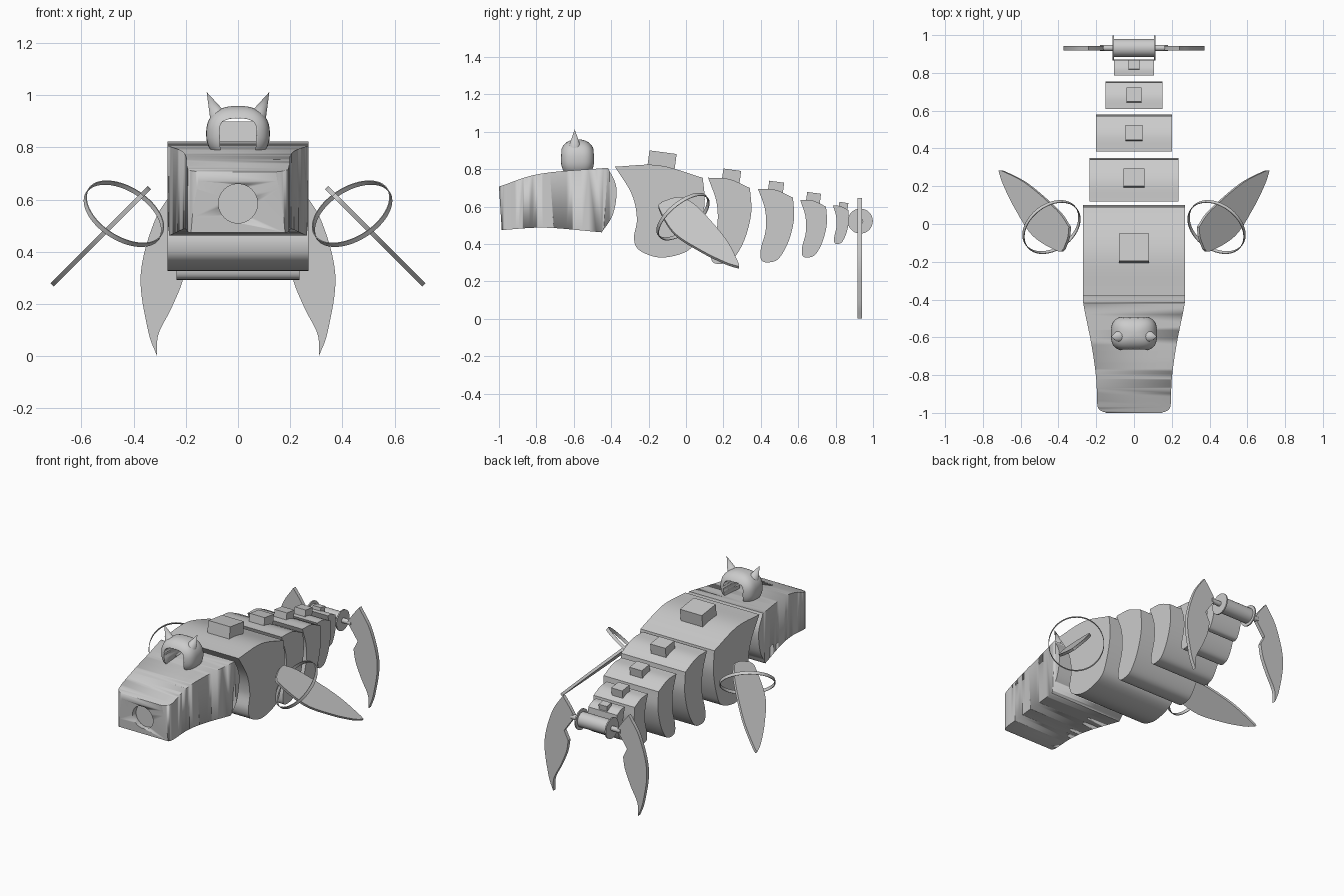
import bpy, bmesh, math
from mathutils import Vector, Matrix

if "Cube" in bpy.data.objects:
    bpy.data.objects.remove(bpy.data.objects["Cube"])


def finish(name, bm, smooth=True):
    bmesh.ops.recalc_face_normals(bm, faces=bm.faces)
    me = bpy.data.meshes.new(name)
    bm.to_mesh(me)
    bm.free()
    ob = bpy.data.objects.new(name, me)
    bpy.context.collection.objects.link(ob)
    if smooth:
        bpy.ops.object.select_all(action='DESELECT')
        ob.select_set(True)
        bpy.context.view_layer.objects.active = ob
        bpy.ops.object.shade_smooth_by_angle(angle=math.radians(32))
    return ob


def curve(pts, n=6):
    # Catmull-Rom through an open run of points
    p = [Vector(q) for q in pts]
    if len(p) < 3:
        return p
    e = [2 * p[0] - p[1]] + p + [2 * p[-1] - p[-2]]
    out = []
    for i in range(1, len(e) - 2):
        a, b, c, d = e[i - 1:i + 3]
        for k in range(n):
            t = k / n
            out.append(0.5 * (2 * b + (c - a) * t + (2 * a - 5 * b + 4 * c - d) * t * t
                              + (3 * b - a - 3 * c + d) * t ** 3))
    return out + [p[-1]]


def outline(*runs):
    # smooth each run; consecutive runs meet in corners, and the loop closes itself
    loop = []
    for i, r in enumerate(runs):
        loop += curve(list(r) + [runs[(i + 1) % len(runs)][0]])[:-1]
    return loop


def prism(name, loop, place, offset, smooth=True):
    # extrude a closed loop by +-offset
    bm = bmesh.new()
    off = Vector(offset)
    a = [bm.verts.new(place(p) - off) for p in loop]
    b = [bm.verts.new(place(p) + off) for p in loop]
    bm.faces.new(a)
    bm.faces.new(b[::-1])
    for i in range(len(a)):
        j = (i + 1) % len(a)
        bm.faces.new((a[i], b[i], b[j], a[j]))
    return finish(name, bm, smooth)


def cylinder(name, r, length, loc, direction=(1, 0, 0), r2=None, seg=32):
    bm = bmesh.new()
    bmesh.ops.create_cone(bm, cap_ends=True, segments=seg, radius1=r,
                          radius2=r if r2 is None else r2, depth=length)
    rot = Vector(direction).to_track_quat('Z', 'Y').to_matrix().to_4x4()
    bm.transform(Matrix.Translation(loc) @ rot)
    return finish(name, bm)


def boolean(ob, cutter, op):
    m = ob.modifiers.new("cut", 'BOOLEAN')
    m.object, m.operation, m.solver = cutter, op, 'EXACT'
    bpy.context.view_layer.update()
    me = bpy.data.meshes.new_from_object(ob.evaluated_get(bpy.context.evaluated_depsgraph_get()))
    ob.modifiers.clear()
    ob.data = me
    bpy.data.objects.remove(cutter)


def side(p):
    return Vector((0, p[0], p[1]))


# head: side profile trimmed by the plan outline, with a round snout recess
head = prism("head", outline(
    [(-1, .706), (-.78, .775)],
    [(-.417, .807), (-.372, .70), (-.39, .56)],
    [(-.45, .462), (-.755, .487)],
    [(-.985, .474)]), side, (.27, 0, 0))
run = curve([(.145, -1), (.18, -.985), (.195, -.95), (.20, -.82), (.225, -.64), (.27, -.41), (.272, -.3)])
plan = run + [Vector((-p.x, p.y)) for p in reversed(run)]
boolean(head, prism("plan_trim", plan, lambda p: Vector((p[0], p[1], .6)), (0, 0, .5)), 'INTERSECT')
boolean(head, cylinder("snout_cut", .075, .08, (0, -.995, .585), (0, 1, 0)), 'DIFFERENCE')

# body segments share a unit profile: domed top, hooked underside
top = [(0, 1), (.5, .985)]
hook = [(1, .88), (1.03, .59), (.87, .28), (.6, .055), (.34, 0), (.1, .025), (.08, .18), (.22, .44), (.2, .72)]
chest = [(1, .877), (1.02, .59), (.947, .263), (.83, .076), (.53, 0), (.285, .076), (.217, .21), (.25, .43), (.19, .7)]
# front y, back y, bottom z, top z, half width, then block front, back, top z, half width
segments = [(-.38, .09, .327, .813, .27, -.20, -.05, .90, .08),
            (.118, .342, .294, .754, .235, .195, .295, .803, .055),
            (.385, .572, .302, .695, .20, .44, .525, .738, .045),
            (.61, .749, .328, .636, .15, .643, .722, .678, .04),
            (.786, .868, .40, .605, .105, .815, .868, .625, .03)]
for i, (ya, yb, za, zb, w, y0, y1, z, bw) in enumerate(segments, 1):
    dome_top = [(0, 1), (.5, 1.015)] if i == 1 else top
    loop = [(ya + u * (yb - ya), za + v * (zb - za))
            for u, v in outline(dome_top, hook if i > 1 else chest)]
    prism(f"body_segment_{i}", loop, side, (w, 0, 0))
    h, tilt = .09, .13 * (y1 - y0)
    prism(f"back_block_{i}", [(y0 + .005, z), (y1, z - tilt), (y1 - .012, z - tilt - h), (y0 - .007, z - h)],
          side, (bw, 0, 0), False)


# helmet: boxy dome with an arched tunnel cut front to back
def spow(v, e):
    return math.copysign(abs(v) ** e, v)


bm = bmesh.new()
bmesh.ops.create_uvsphere(bm, u_segments=48, v_segments=32, radius=1)
for v in bm.verts:
    ph, th = math.asin(max(-1, min(1, v.co.z))), math.atan2(v.co.y, v.co.x)
    cp = spow(math.cos(ph), .85)
    v.co = (.122 * cp * spow(math.cos(th), .65), -.58 + .095 * cp * spow(math.sin(th), .65),
            .853 + .106 * spow(math.sin(ph), .85))
helmet = finish("helmet", bm)
arch = curve([(.062, .70), (.07, .85), (.064, .892), (.035, .908), (0, .91)])
arch += [Vector((-p.x, p.y)) for p in reversed(arch[:-1])]
boolean(helmet, prism("arch_cut", arch, lambda p: Vector((p[0], -.58, p[1])), (0, .3, 0)), 'DIFFERENCE')

# tail roller and axle
cylinder("tail_roller", .048, .22, (0, .932, .522))
cylinder("tail_axle", .016, .36, (0, .932, .522), seg=16)

claw = outline([(.24, .645), (.32, .517), (.373, .31), (.345, .10)],
               [(.31, 0), (.305, .084), (.257, .18), (.215, .28)],
               [(.20, .36)], [(.23, .42), (.195, .47)], [(.155, .525), (.19, .58)])
fin = outline([(.339, -.016), (.345, -.07)],
              [(.367, -.132), (.40, -.143), (.53, -.063), (.624, .08), (.688, .21)],
              [(.712, .284), (.68, .275), (.56, .21), (.40, .07)])

for s, tag in ((1, "right"), (-1, "left")):
    # horns
    d = Vector((s * .42, 0, .9)).normalized()
    cylinder(f"horn_{tag}", .038, .12, Vector((s * .12, -.595, 1.012)) - d * .06, d, r2=0)
    # roller flanges and claws
    cylinder(f"tail_flange_{tag}", .067, .008, (s * .11, .932, .522))
    prism(f"tail_claw_{tag}", claw, lambda p: Vector((s * p[0], .93, p[1])), (0, .012, 0))
    # swept fins lying on a 45 degree plane
    prism(f"fin_{tag}", fin, lambda p: Vector((s * p[0], p[1], .985 - p[0])), (s * .006, 0, .006))
    # thin tilted ring around each fin
    bm = bmesh.new()
    n = 64
    rings = [[bm.verts.new((r * math.cos(math.tau * k / n), r * math.sin(math.tau * k / n), h))
              for k in range(n)] for r, h in ((.167, -.01), (.167, .01), (.163, .01), (.163, -.01))]
    for q in range(4):
        a, b = rings[q], rings[(q + 1) % 4]
        for k in range(n):
            j = (k + 1) % n
            bm.faces.new((a[k], a[j], b[j], b[k]))
    rot = Vector((-.44 * s, -.57, .69)).to_track_quat('Z', 'Y').to_matrix().to_4x4()
    bm.transform(Matrix.Translation((s * .437, -.016, .546)) @ rot)
    finish(f"fin_ring_{tag}", bm)
